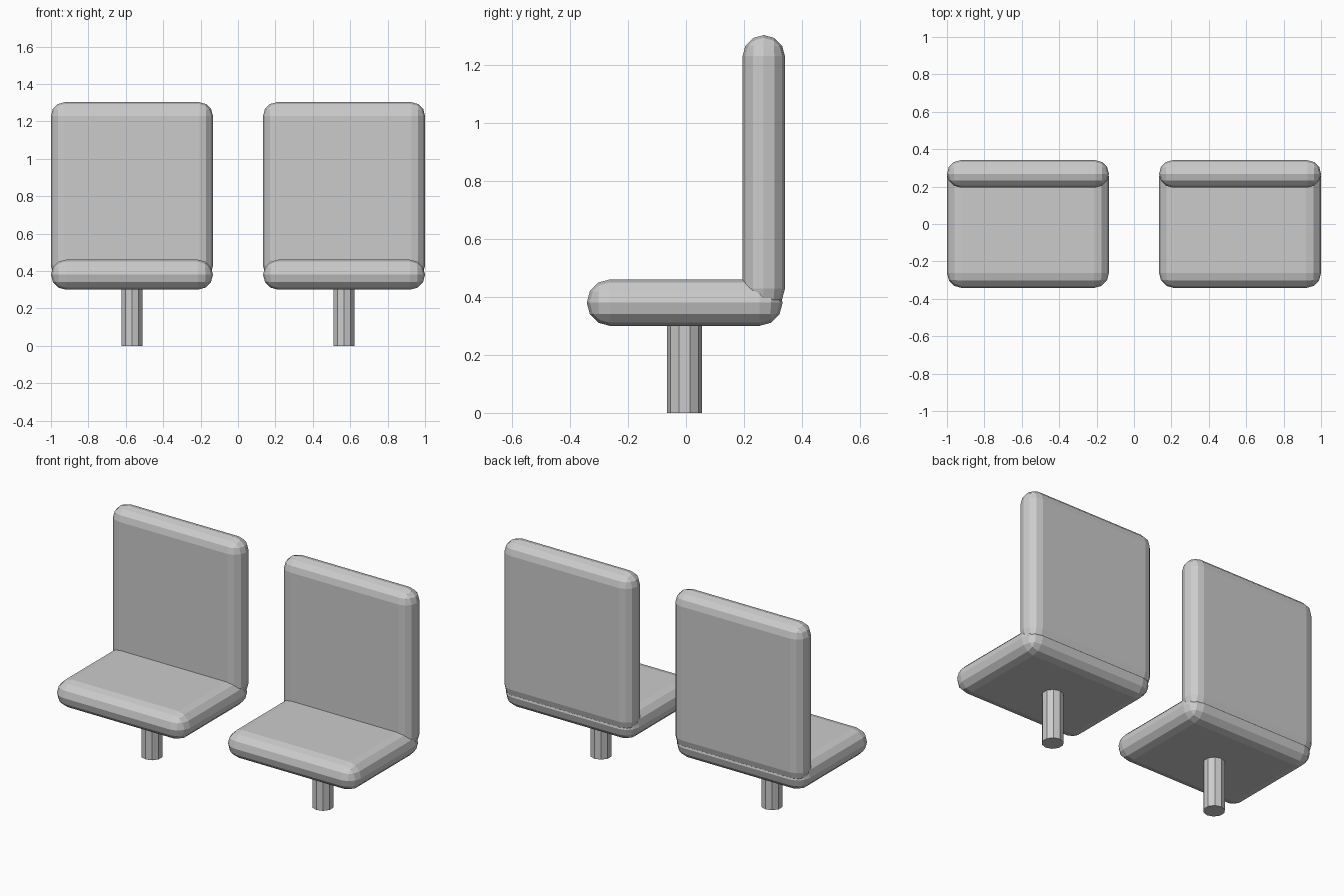
import bpy, bmesh
from mathutils import Vector

if "Cube" in bpy.data.objects:
    bpy.data.objects.remove(bpy.data.objects["Cube"])


def finish(bm, name):
    bmesh.ops.recalc_face_normals(bm, faces=bm.faces)
    mesh = bpy.data.meshes.new(name)
    bm.to_mesh(mesh)
    bm.free()
    obj = bpy.data.objects.new(name, mesh)
    bpy.context.collection.objects.link(obj)
    return obj


def cushion(name, lo, hi):
    """Box whose edges are rounded by half of its thickness."""
    lo, hi = Vector(lo), Vector(hi)
    size = hi - lo
    bm = bmesh.new()
    bmesh.ops.create_cube(bm, size=1)
    bmesh.ops.scale(bm, vec=size, verts=bm.verts)
    bmesh.ops.translate(bm, vec=(lo + hi) / 2, verts=bm.verts)
    bmesh.ops.bevel(bm, geom=bm.edges[:], offset=min(size) * 0.499, offset_type='OFFSET',
                    segments=3, profile=0.5, affect='EDGES')
    bmesh.ops.remove_doubles(bm, verts=bm.verts, dist=0.001)
    return finish(bm, name)


def post(name, x, y, radius, top):
    bm = bmesh.new()
    bmesh.ops.create_cone(bm, cap_ends=True, segments=10, radius1=radius,
                          radius2=radius, depth=top)
    bmesh.ops.translate(bm, vec=(x, y, top / 2), verts=bm.verts)
    return finish(bm, name)


half = 0.433
for side, x in (("left", -0.567), ("right", 0.567)):
    # Seat cushion, backrest and floor post
    cushion(f"{side}_seat", (x - half, -0.342, 0.30), (x + half, 0.333, 0.46))
    cushion(f"{side}_backrest", (x - half, 0.195, 0.355), (x + half, 0.341, 1.302))
    post(f"{side}_post", x, -0.005, 0.06, 0.31)
